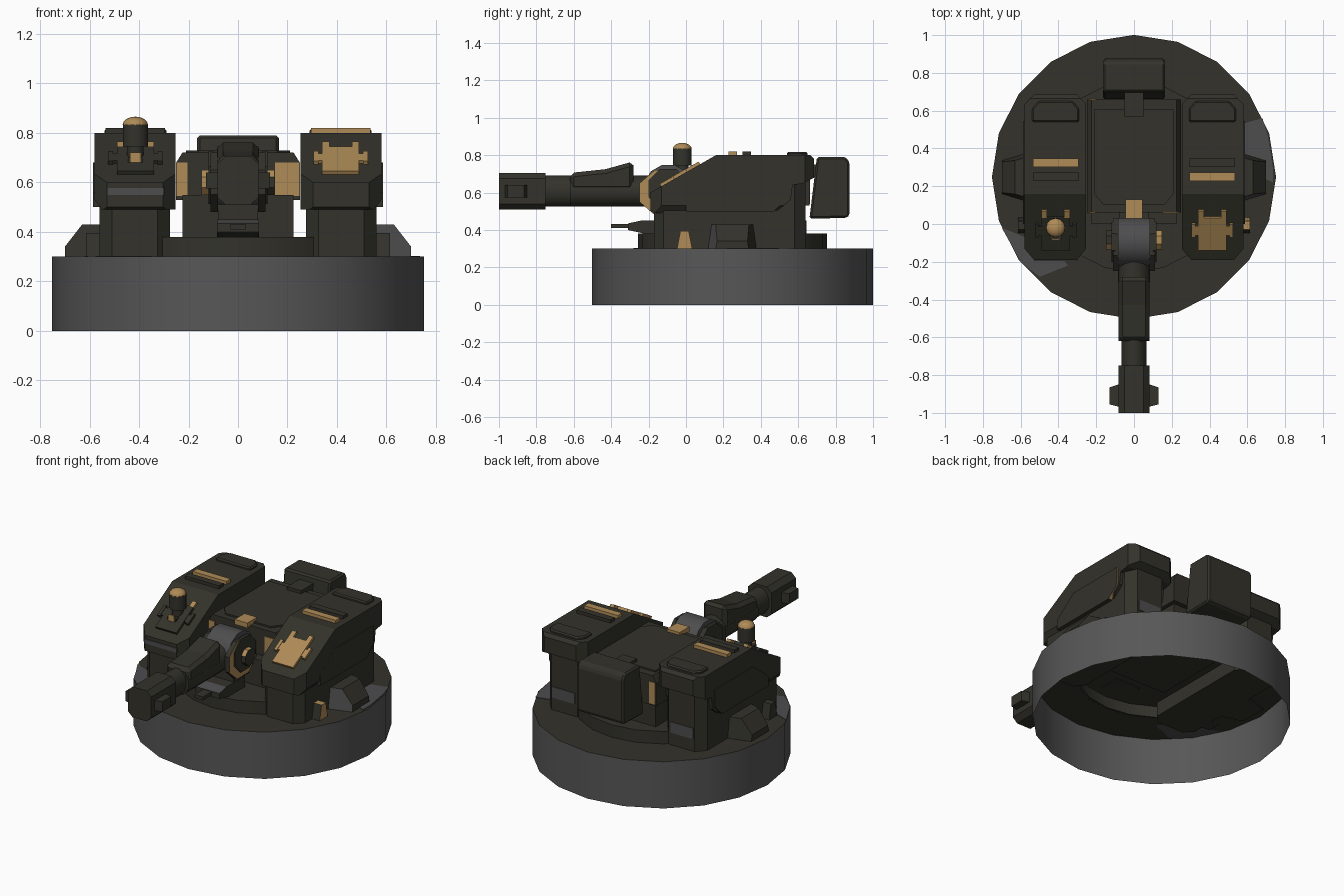
import bpy, bmesh, math
from mathutils import Matrix

if "Cube" in bpy.data.objects:
    bpy.data.objects.remove(bpy.data.objects["Cube"])


def mat(name, col):
    m = bpy.data.materials.new(name)
    m.diffuse_color = (*col, 1)
    m.use_nodes = True
    m.node_tree.nodes["Principled BSDF"].inputs["Base Color"].default_value = m.diffuse_color
    return m


OLIVE = mat("dark olive", (0.033, 0.032, 0.024))
GREY = mat("grey metal", (0.095, 0.095, 0.095))
TAN = mat("orange tan", (0.43, 0.26, 0.095))
STEEL = mat("dark steel", (0.075, 0.075, 0.078))


def finish(name, bm, mats, smooth=None, bevel=0, rule=None):
    bmesh.ops.recalc_face_normals(bm, faces=bm.faces)
    me = bpy.data.meshes.new(name)
    mats = mats if isinstance(mats, (list, tuple)) else [mats]
    if rule:
        bm.normal_update()
        for f in bm.faces:
            f.material_index = rule(f)
    bm.to_mesh(me)
    bm.free()
    for m in mats:
        me.materials.append(m)
    if smooth:
        me.shade_smooth()
        me.set_sharp_from_angle(angle=math.radians(smooth))
    ob = bpy.data.objects.new(name, me)
    bpy.context.collection.objects.link(ob)
    if bevel:
        b = ob.modifiers.new("bevel", "BEVEL")
        b.width, b.segments = bevel, 1
    return ob


# extrude a 2D profile along one axis; cuts are (point, normal) planes trimming corners
def prism(name, pts, axis, lo, hi, mats, cuts=(), **kw):
    put = {"x": lambda p, t: (t, p[0], p[1]), "y": lambda p, t: (p[0], t, p[1]),
           "z": lambda p, t: (p[0], p[1], t)}[axis]
    bm = bmesh.new()
    a = [bm.verts.new(put(p, lo)) for p in pts]
    b = [bm.verts.new(put(p, hi)) for p in pts]
    bm.faces.new(a)
    bm.faces.new(b)
    for i in range(len(pts)):
        j = (i + 1) % len(pts)
        bm.faces.new((a[i], a[j], b[j], b[i]))
    for co, no in cuts:
        r = bmesh.ops.bisect_plane(bm, geom=bm.verts[:] + bm.edges[:] + bm.faces[:], plane_co=co,
                                   plane_no=no, clear_outer=True)
        bmesh.ops.holes_fill(bm, edges=[e for e in r["geom_cut"] if isinstance(e, bmesh.types.BMEdge)])
    return finish(name, bm, mats, **kw)


def box(name, x, y, z, mats, **kw):
    return prism(name, [(x[0], y[0]), (x[1], y[0]), (x[1], y[1]), (x[0], y[1])], "z", z[0], z[1], mats, **kw)


def ngon(n, cx, cy, rx, ry=None, turn=0.5):
    ry = ry or rx
    return [(cx + rx * math.cos((i + turn) * math.tau / n), cy + ry * math.sin((i + turn) * math.tau / n))
            for i in range(n)]


# vertical planes trimming the plan-view corners of a box x0..x1, y0..y1
def corner_cuts(x0, x1, y0, y1, cx, front, back):
    cuts = []
    for x, sx in ((x0, -1), (x1, 1)):
        cuts.append(((x - sx * cx, y0, 0), (sx * front, -cx, 0)))
        cuts.append(((x - sx * cx, y1, 0), (sx * back, cx, 0)))
    return cuts


# open drum of 20 sides: no bottom, optional hole in the top
def open_drum(name, r, z0, z1, rim, mats, **kw):
    bm = bmesh.new()
    bmesh.ops.create_cone(bm, cap_ends=True, segments=20, radius1=r, radius2=r, depth=z1 - z0,
                          matrix=Matrix.Translation((0, 0.249, (z0 + z1) / 2)))
    bm.normal_update()
    top = [f for f in bm.faces if f.normal.z > 0.9]
    drop = [f for f in bm.faces if f.normal.z < -0.9]
    if rim:
        bmesh.ops.inset_region(bm, faces=top, thickness=rim)
        drop += top
    bmesh.ops.delete(bm, geom=drop, context="FACES")
    return finish(name, bm, mats, smooth=30, **kw)


# base ring with bare metal patches, and the turntable over its opening
open_drum("base_ring", 0.752, 0, 0.3, 0.26, [GREY, OLIVE], rule=lambda f: int(abs(f.normal.z) > 0.5))
open_drum("turntable", 0.505, 0.299, 0.38, 0, OLIVE)
prism("bare_patch_left", [(-0.70, -0.02), (-0.55, -0.08), (-0.38, -0.18), (-0.35, -0.22), (-0.50, -0.28),
                          (-0.60, -0.20)], "z", 0.299, 0.303, STEEL)
prism("bare_patch_right", [(0.57, 0.30), (0.735, 0.22), (0.735, 0.3), (0.71, 0.46), (0.68, 0.56), (0.57, 0.53)],
      "z", 0.299, 0.303, STEEL)

# centre body
box("body_lower", (-0.225, 0.225), (0.0, 0.63), (0.375, 0.55), OLIVE)
prism("body_upper", [(-0.25, 0.53), (0.25, 0.53), (0.25, 0.68), (0.225, 0.72), (-0.225, 0.72), (-0.25, 0.68)],
      "y", 0.06, 0.66, OLIVE)
prism("body_roof_panel", [(-0.16, 0.10), (0.16, 0.10), (0.21, 0.16), (0.21, 0.61), (-0.21, 0.61), (-0.21, 0.16)],
      "z", 0.71, 0.73, OLIVE)
box("roof_clip", (-0.045, 0.045), (0.03, 0.13), (0.715, 0.747), TAN)
box("rear_hinge", (-0.05, 0.05), (0.57, 0.70), (0.68, 0.75), OLIVE)
prism("rear_box", [(0.70, 0.79), (0.855, 0.79), (0.875, 0.76), (0.875, 0.48), (0.86, 0.465), (0.66, 0.46)],
      "x", -0.165, 0.165, OLIVE, bevel=0.022)
box("body_front_paint_right", (0.15, 0.249), (0.055, 0.062), (0.545, 0.68), TAN)
box("body_front_paint_left", (-0.249, -0.205), (0.055, 0.062), (0.545, 0.68), TAN)
box("body_rear_paint", (-0.245, -0.20), (0.655, 0.664), (0.54, 0.68), TAN)

# side pods with everything mounted on them
SLOPE = math.atan2(0.20, 0.35)
pod = [(-0.19, 0.50), (-0.19, 0.60), (0.16, 0.80), (0.665, 0.80), (0.685, 0.78), (0.685, 0.68), (0.63, 0.65),
       (0.57, 0.64), (0.56, 0.56), (0.47, 0.49), (-0.17, 0.49)]
panel = [(0.0, 0.50), (0.0, 0.56), (0.15, 0.68), (0.545, 0.68), (0.545, 0.57), (0.47, 0.50)]


# box lying on the sloped pod front: u across, v up the slope, w above it
def slope_box(name, cx, u, v, w, m):
    ob = box(name, u, v, w, m)
    ob.data.transform(Matrix.Translation((cx, -0.02, 0.697)) @ Matrix.Rotation(SLOPE, 4, "X"))


for s, side in ((-1, "left"), (1, "right")):
    x0, x1 = sorted((s * 0.253, s * 0.58))
    prism(side + "_pod", pod, "x", x0, x1, OLIVE, cuts=corner_cuts(x0, x1, -0.19, 0.685, 0.05, 0.06, 0.05)
          + [((s * 0.58, 0, 0.53), (s * 0.04, 0, -0.03))])
    l0, l1 = sorted((s * 0.275, s * 0.56))
    box(side + "_pod_leg", (l0, l1), (-0.17, 0.64), (0.29, 0.66), OLIVE,
        cuts=corner_cuts(l0, l1, -0.17, 0.64, 0.05, 0.05, 0.06) + [((0, -0.17, 0.52), (0, -0.5, 0.8))])
    # side panel, its rear edge painted on the right
    prism(side + "_pod_panel", panel, "x", *sorted((s * 0.555, s * 0.587)), [OLIVE, TAN],
          rule=lambda f, s=s: int(s > 0 and f.normal.y > 0.5))
    # roof hatch and vents
    c = s * 0.415
    prism(side + "_hatch", [(c - 0.125, 0.54), (c + 0.125, 0.54), (c + 0.125, 0.61), (c + 0.09, 0.65),
                            (c - 0.09, 0.65), (c - 0.125, 0.61)], "z", 0.79, 0.817, OLIVE, bevel=0.008)
    for y, m in ((0.325, TAN if s < 0 else OLIVE), (0.25, OLIVE if s < 0 else TAN)):
        box(side + "_vent", (c - 0.12, c + 0.12), (y - 0.022, y + 0.022), (0.79, 0.82), m)
    # notched armour plate on the slope
    m = OLIVE if s < 0 else TAN
    slope_box(side + "_slope_plate", c, (-0.075, 0.075), (-0.13, 0.07), (-0.02, 0.016), m)
    slope_box(side + "_plate_arms", c, (-0.11, 0.11), (-0.04, 0.015), (-0.02, 0.014), m)
    for k in (-1, 1):
        slope_box(side + "_plate_prong", c, sorted((k * 0.045, k * 0.075)), (0.07, 0.11), (-0.02, 0.016), TAN)
        slope_box(side + "_plate_tab", c, sorted((k * 0.09, k * 0.11)), (-0.05, 0.03), (-0.02, 0.017), m)
    # wedge fender and small marker light on the ring
    prism(side + "_fender", [(s * 0.54, 0.29), (s * 0.70, 0.29), (s * 0.70, 0.34), (s * 0.63, 0.43), (s * 0.54, 0.43)],
          "y", 0.12, 0.375, [OLIVE, STEEL],
          cuts=[((s * 0.70, 0.16, 0.3), (s * 0.3, -1, 0.15)), ((s * 0.70, 0.335, 0.3), (s * 0.3, 1, 0.15))],
          rule=lambda f, s=s: int(s > 0 and f.normal.y < -0.5))
    prism(side + "_marker_light", [(-0.05, 0.29), (0.035, 0.29), (0.015, 0.395), (-0.03, 0.395)], "x",
          *sorted((s * 0.55, s * 0.615)), [OLIVE, TAN], rule=lambda f, s=s: int(s > 0 and f.normal.y > -0.5))
    box(side + "_leg_bare_patch", sorted((s * 0.34, s * 0.50)), (0.635, 0.645), (0.38, 0.45), STEEL)
box("left_pod_bare_strip", (-0.53, -0.30), (-0.196, -0.18), (0.55, 0.578), STEEL)

# lamp on the left pod
LX, LY = -0.415, -0.02
box("lamp_base", (LX - 0.03, LX + 0.03), (LY - 0.06, LY + 0.03), (0.66, 0.70), OLIVE)
box("lamp_base_mark", (LX - 0.022, LX + 0.022), (LY - 0.067, LY - 0.059), (0.68, 0.72), TAN)
prism("lamp_neck", ngon(12, LX, LY, 0.035), "z", 0.68, 0.75, OLIVE, smooth=40)
prism("lamp_body", ngon(12, LX, LY, 0.052), "z", 0.745, 0.835, OLIVE, smooth=40)
bm = bmesh.new()
bmesh.ops.create_uvsphere(bm, u_segments=12, v_segments=8, radius=1,
                          matrix=Matrix.Translation((LX, LY, 0.833)) @ Matrix.Diagonal((0.051, 0.051, 0.033, 1)))
finish("lamp_dome", bm, TAN, smooth=60)

# gun mantlet drum with side discs
prism("mantlet_drum", ngon(12, -0.095, 0.62, 0.132), "x", -0.085, 0.085, STEEL, smooth=40)
box("mantlet_mount", (-0.08, 0.08), (-0.16, 0.10), (0.45, 0.62), OLIVE)
for s in (-1, 1):
    prism("mantlet_disc", ngon(8, -0.11, 0.60, 0.15, 0.13), "x", *sorted((s * 0.08, s * 0.112)), [OLIVE, TAN],
          rule=lambda f, s=s: int(s > 0 and f.normal.x > 0.5))
    prism("mantlet_disc_face", ngon(8, -0.095, 0.62, 0.115), "x", *sorted((s * 0.10, s * 0.119)), OLIVE)
    prism("mantlet_hub", ngon(8, -0.085, 0.60, 0.055), "x", *sorted((s * 0.11, s * 0.147)), [OLIVE, TAN],
          rule=lambda f, s=s: int(f.normal.z * s > 0.3 or (s < 0 and f.normal.y < -0.5)))

# barrel, sleeve and muzzle
prism("barrel", ngon(16, 0, 0.608, 0.067, 0.084), "y", -0.78, -0.15, OLIVE, smooth=40)
prism("barrel_collar", ngon(16, 0, 0.607, 0.084, 0.084), "y", -0.62, -0.20, OLIVE, smooth=40)
prism("barrel_sleeve", [(-0.62, 0.61), (-0.62, 0.705), (-0.43, 0.725), (-0.28, 0.767), (-0.28, 0.61)],
      "x", -0.083, 0.083, OLIVE, bevel=0.022)
mz = [(0.05, 0.51), (0.083, 0.54), (0.083, 0.675), (0.05, 0.706)]
prism("muzzle", mz + [(-x, z) for x, z in reversed(mz)], "y", -1.0, -0.75, OLIVE)
for s in (-1, 1):
    prism("muzzle_lug", [(s * 0.07, -0.97), (s * 0.13, -0.955), (s * 0.13, -0.865), (s * 0.07, -0.845)],
          "z", 0.575, 0.64, OLIVE)

# small secondary gun under the barrel
prism("lower_gun_housing", [(-0.31, 0.40), (-0.31, 0.435), (-0.24, 0.45), (-0.05, 0.45), (-0.05, 0.375), (-0.22, 0.38)],
      "x", -0.085, 0.085, [OLIVE, STEEL], rule=lambda f: int(f.normal.z > 0.5 and f.normal.y < -0.05))
box("lower_gun_barrel", (-0.03, 0.03), (-0.40, -0.28), (0.41, 0.432), OLIVE)
